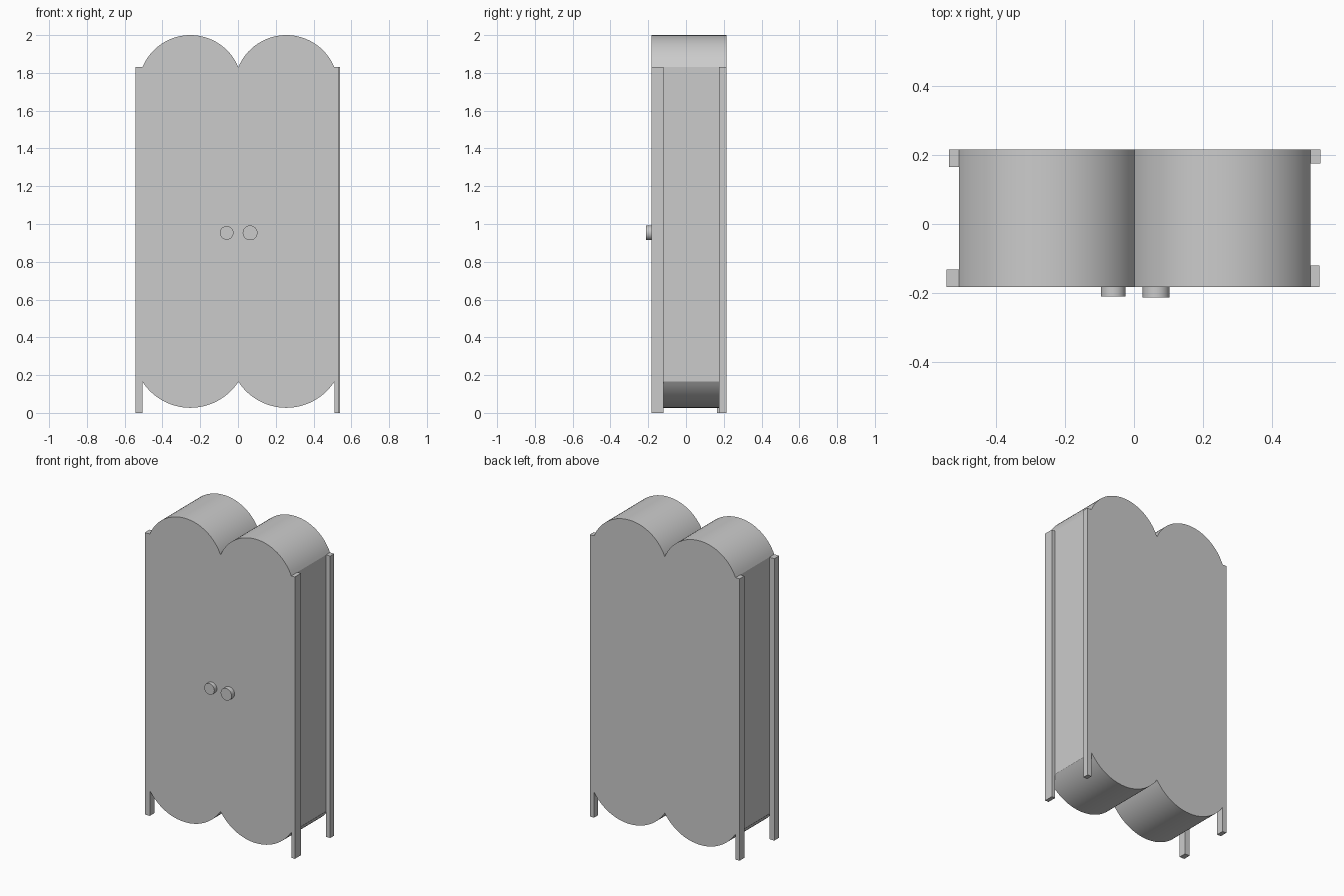
import bpy
import bmesh
import math
from mathutils import Matrix

cube = bpy.data.objects.get("Cube")
if cube:
    bpy.data.objects.remove(cube, do_unlink=True)

GREY = (0.6, 0.6, 0.6, 1)
grey = bpy.data.materials.new("plain_grey")
grey.use_nodes = True
grey.diffuse_color = GREY
grey.node_tree.nodes["Principled BSDF"].inputs["Base Color"].default_value = GREY

LEFT, MIDDLE, RIGHT = -0.506, 0.002, 0.51
SHOULDER, CROWN = 1.83, 2.0
HIP, BELLY = 0.165, 0.027
FRONT, BACK = -0.182, 0.215


def finish(name, bm):
    """Shade curved faces smooth, keep corners sharp and link the object."""
    bmesh.ops.recalc_face_normals(bm, faces=bm.faces)
    for face in bm.faces:
        face.smooth = True
    for edge in bm.edges:
        edge.smooth = edge.calc_face_angle(0) < math.radians(15)
    mesh = bpy.data.meshes.new(name)
    bm.to_mesh(mesh)
    bm.free()
    mesh.materials.append(grey)
    obj = bpy.data.objects.new(name, mesh)
    bpy.context.collection.objects.link(obj)
    return obj


def arc(x0, x1, z, tip, steps=32):
    """Circular arc from x0 to x1 at height z, reaching height tip midway."""
    half, rise = abs(x1 - x0) / 2, abs(tip - z)
    radius = (half ** 2 + rise ** 2) / (2 * rise)
    spread = math.asin(half / radius)
    up = math.copysign(1, tip - z)
    side = math.copysign(1, x1 - x0)
    points = []
    for i in range(steps):
        a = spread * (2 * i / steps - 1)
        points.append(((x0 + x1) / 2 + side * radius * math.sin(a),
                       tip - up * radius * (1 - math.cos(a))))
    return points


def scalloped_slab(name, y0, y1):
    outline = (arc(LEFT, MIDDLE, SHOULDER, CROWN)
               + arc(MIDDLE, RIGHT, SHOULDER, CROWN) + [(RIGHT, SHOULDER)]
               + arc(RIGHT, MIDDLE, HIP, BELLY)
               + arc(MIDDLE, LEFT, HIP, BELLY) + [(LEFT, HIP)])
    bm = bmesh.new()
    face = bm.faces.new([bm.verts.new((x, y0, z)) for x, z in outline])
    new = bmesh.ops.extrude_face_region(bm, geom=[face], use_keep_orig=True)
    verts = [v for v in new["geom"] if isinstance(v, bmesh.types.BMVert)]
    bmesh.ops.translate(bm, verts=verts, vec=(0, y1 - y0, 0))
    finish(name, bm)


def post(name, x0, x1, y0, y1):
    bm = bmesh.new()
    bmesh.ops.create_cube(bm, size=1)
    bmesh.ops.scale(bm, verts=bm.verts, vec=(x1 - x0, y1 - y0, SHOULDER))
    bmesh.ops.translate(bm, verts=bm.verts,
                        vec=((x0 + x1) / 2, (y0 + y1) / 2, SHOULDER / 2))
    finish(name, bm)


def knob(name, x, radius, depth):
    bm = bmesh.new()
    bmesh.ops.create_cone(bm, cap_ends=True, segments=48, radius1=radius,
                          radius2=radius, depth=depth,
                          matrix=Matrix.Rotation(math.pi / 2, 4, "X"))
    bmesh.ops.translate(bm, verts=bm.verts, vec=(x, FRONT - depth / 2, 0.953))
    finish(name, bm)


# Cabinet body and thin back panel
scalloped_slab("cabinet_body", FRONT, BACK - 0.01)
scalloped_slab("back_panel", BACK - 0.01, BACK)

# Corner posts that run down into the feet
post("front_right_post", -0.542, LEFT, FRONT, -0.132)
post("front_left_post", RIGHT, 0.536, FRONT, -0.12)
post("back_right_post", -0.535, LEFT, 0.165, BACK)
post("back_left_post", RIGHT, 0.54, 0.175, BACK)

# Door knobs
knob("right_knob", -0.06, 0.036, 0.027)
knob("left_knob", 0.064, 0.039, 0.031)
